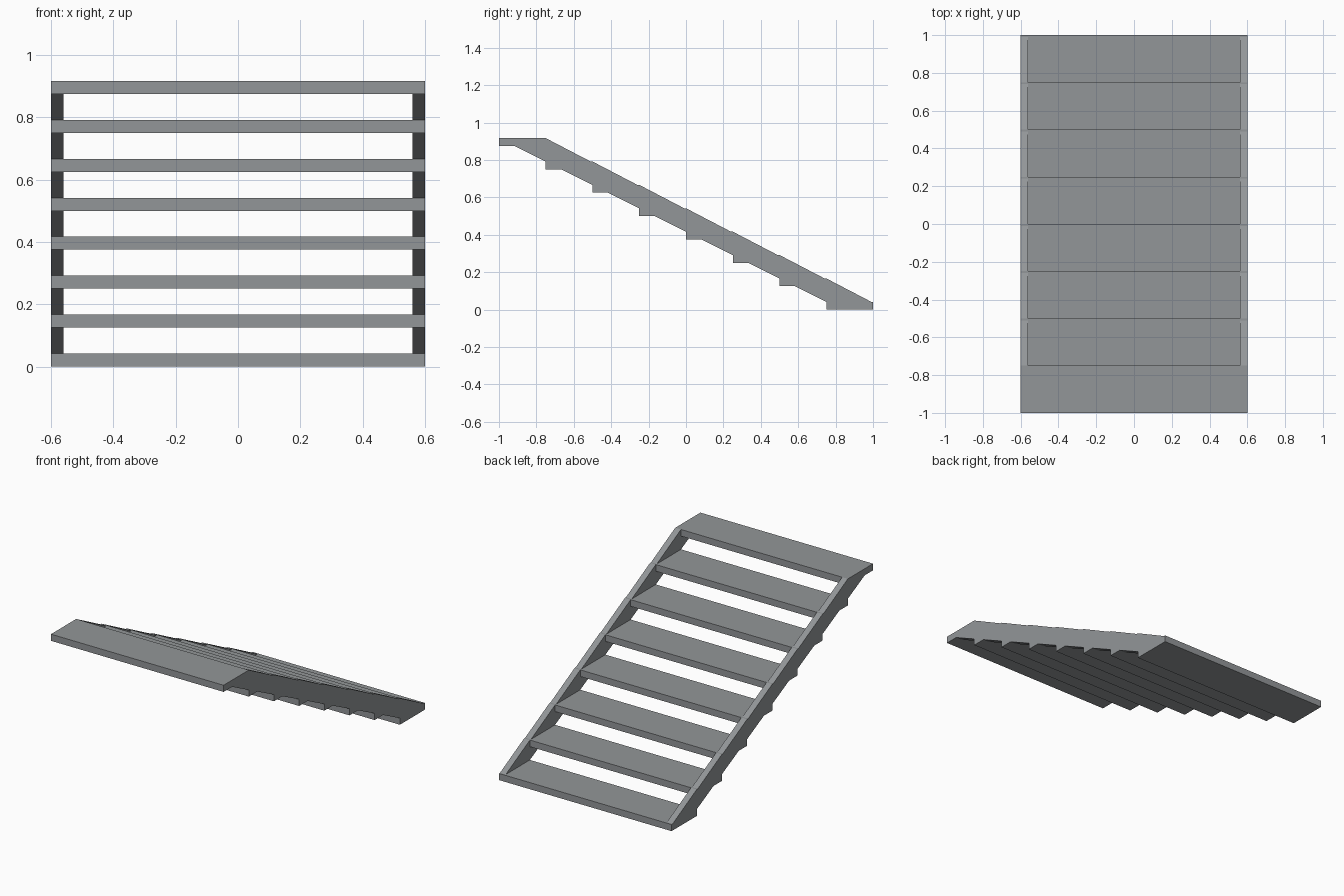
import bpy

if "Cube" in bpy.data.objects:
    bpy.data.objects.remove(bpy.data.objects["Cube"])

STEPS, RUN, RISE, T = 8, 0.25, 0.125, 0.0417
HALF_W, RAIL = 0.6, 0.04

metal = bpy.data.materials.new("grey metal")
metal.diffuse_color = (0.29, 0.305, 0.315, 1)
metal.use_nodes = True
metal.node_tree.nodes["Principled BSDF"].inputs["Base Color"].default_value = metal.diffuse_color


def extrude_x(name, profile, x0, x1):
    """Solid made from a (y, z) profile running from x0 to x1."""
    n = len(profile)
    verts = [(x, y, z) for x in (x0, x1) for y, z in profile]
    faces = [tuple(range(n))[::-1], tuple(range(n, 2 * n))]
    faces += [(i, (i + 1) % n, n + (i + 1) % n, n + i) for i in range(n)]
    mesh = bpy.data.meshes.new(name)
    mesh.from_pydata(verts, [], faces)
    mesh.materials.append(metal)
    obj = bpy.data.objects.new(name, mesh)
    bpy.context.collection.objects.link(obj)
    return obj


for i in range(STEPS):
    back, z = 1 - RUN * i, RISE * i
    front = back - RUN
    # Tread plank
    extrude_x(f"tread_{i + 1}",
              [(front, z), (back, z), (back, z + T), (front, z + T)][::1],
              -HALF_W, HALF_W)
    # Sloping side stringer pieces up to the next tread
    if i < STEPS - 1:
        top = z + RISE
        toe = front - (RISE - T) * RUN / RISE
        profile = [(back - 0.01, z + T), (front, top + T), (front, top),
                   (toe, top), (front, z + T)]
        for side, x in (("left", -HALF_W), ("right", HALF_W - RAIL)):
            extrude_x(f"{side}_stringer_{i + 1}", profile, x, x + RAIL)
